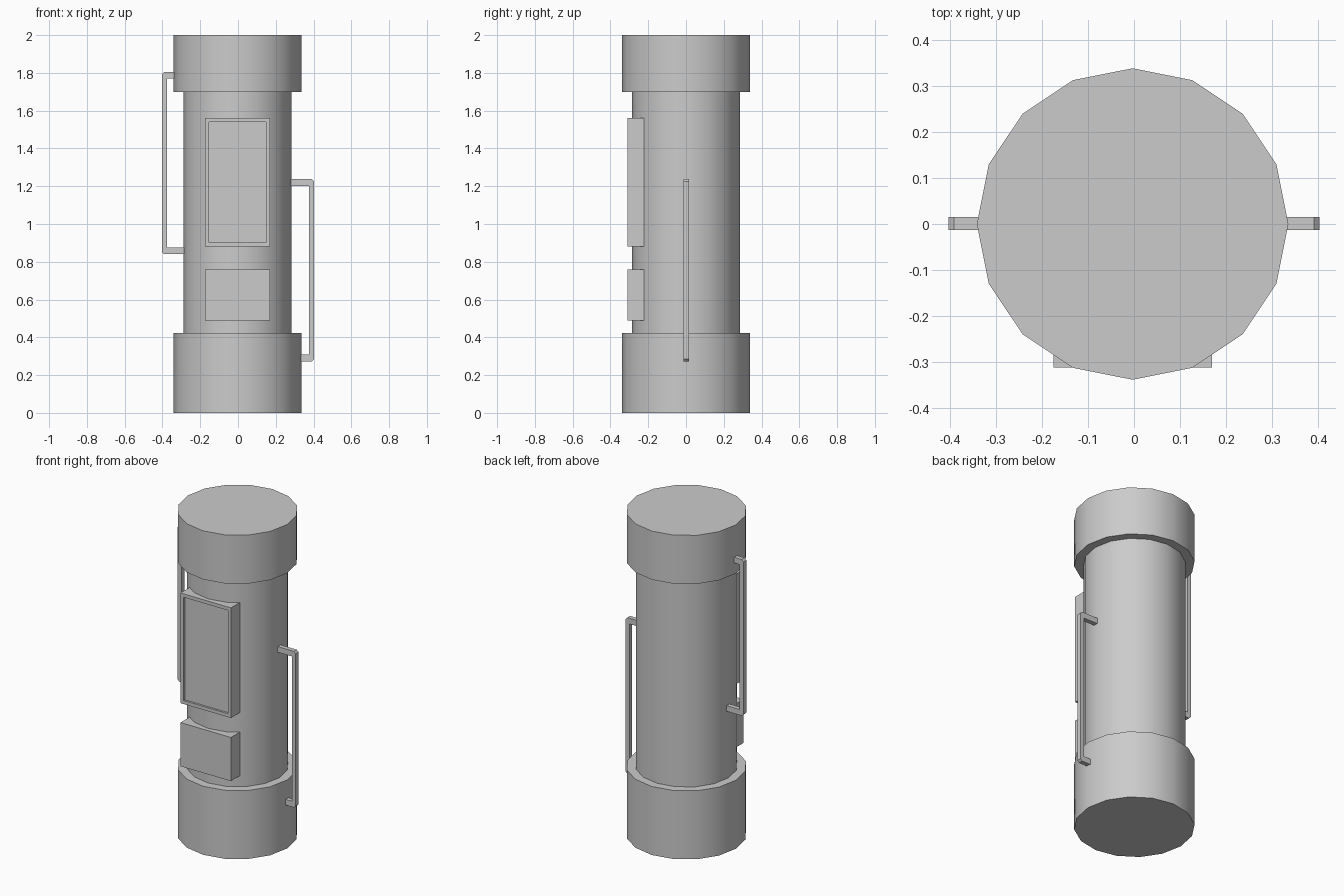
import bpy, bmesh
from math import radians, sin, cos, pi

if "Cube" in bpy.data.objects:
    bpy.data.objects.remove(bpy.data.objects["Cube"])

CX = -0.003  # the drum and panels sit a hair left of centre


def finish(name, bm):
    bmesh.ops.recalc_face_normals(bm, faces=bm.faces)
    me = bpy.data.meshes.new(name)
    bm.to_mesh(me)
    bm.free()
    ob = bpy.data.objects.new(name, me)
    bpy.context.collection.objects.link(ob)
    return ob


def lathe(name, profile, sides=16):
    bm = bmesh.new()
    rings = [[bm.verts.new((CX + r * cos(2 * pi * i / sides), r * sin(2 * pi * i / sides), z))
              for i in range(sides)] for r, z in profile]
    for a, b in zip(rings, rings[1:]):
        for i in range(sides):
            j = (i + 1) % sides
            bm.faces.new((a[i], a[j], b[j], b[i]))
    bm.faces.new(rings[0])
    bm.faces.new(rings[-1])
    return finish(name, bm)


def panel(name, z0, z1, border=0, depth=0):
    bm = bmesh.new()
    bmesh.ops.create_cube(bm, size=1)
    bmesh.ops.scale(bm, vec=(0.344, 0.088, z1 - z0), verts=bm.verts)
    bmesh.ops.translate(bm, vec=(CX, -0.267, (z0 + z1) / 2), verts=bm.verts)
    if border:
        # border around a straight-sided recess
        bm.normal_update()
        front = min(bm.faces, key=lambda f: f.calc_center_median().y)
        bmesh.ops.inset_region(bm, faces=[front], thickness=border)
        out = bmesh.ops.extrude_discrete_faces(bm, faces=[front])
        bmesh.ops.translate(bm, vec=(0, depth, 0), verts=out["faces"][0].verts)
    return finish(name, bm)


def handle(name, side, z0, z1, x_low, x_high):
    # C-shaped outline with clipped corners, extruded in y
    xo, w, t, c = 0.403, 0.026, 0.035, 0.012
    xi = xo - w
    outline = [(x_low, z0), (xo - c, z0), (xo, z0 + c), (xo, z1 - c), (xo - c, z1),
               (x_high, z1), (x_high, z1 - t), (xi, z1 - t), (xi, z0 + t), (x_low, z0 + t)]
    bm = bmesh.new()
    face = bm.faces.new([bm.verts.new((side * x, -0.013, z)) for x, z in outline])
    out = bmesh.ops.extrude_face_region(bm, geom=[face], use_keep_orig=True)
    verts = [g for g in out["geom"] if isinstance(g, bmesh.types.BMVert)]
    bmesh.ops.translate(bm, vec=(0, 0.028, 0), verts=verts)
    return finish(name, bm)


# Drum with wider end collars
drum = lathe("canister_body", [(0.338, 0), (0.338, 0.423), (0.286, 0.423),
                               (0.286, 1.7), (0.338, 1.7), (0.338, 2.0)])
bpy.context.view_layer.objects.active = drum
drum.select_set(True)
bpy.ops.object.shade_smooth_by_angle(angle=radians(30))

# Front panels
panel("screen_panel", 0.88, 1.56, border=0.03, depth=0.012)
panel("lower_panel", 0.49, 0.76)

# Side handles, one low on the right and one high on the left
handle("right_handle", 1, 0.273, 1.237, 0.325, 0.272)
handle("left_handle", -1, 0.84, 1.805, 0.272, 0.325)
